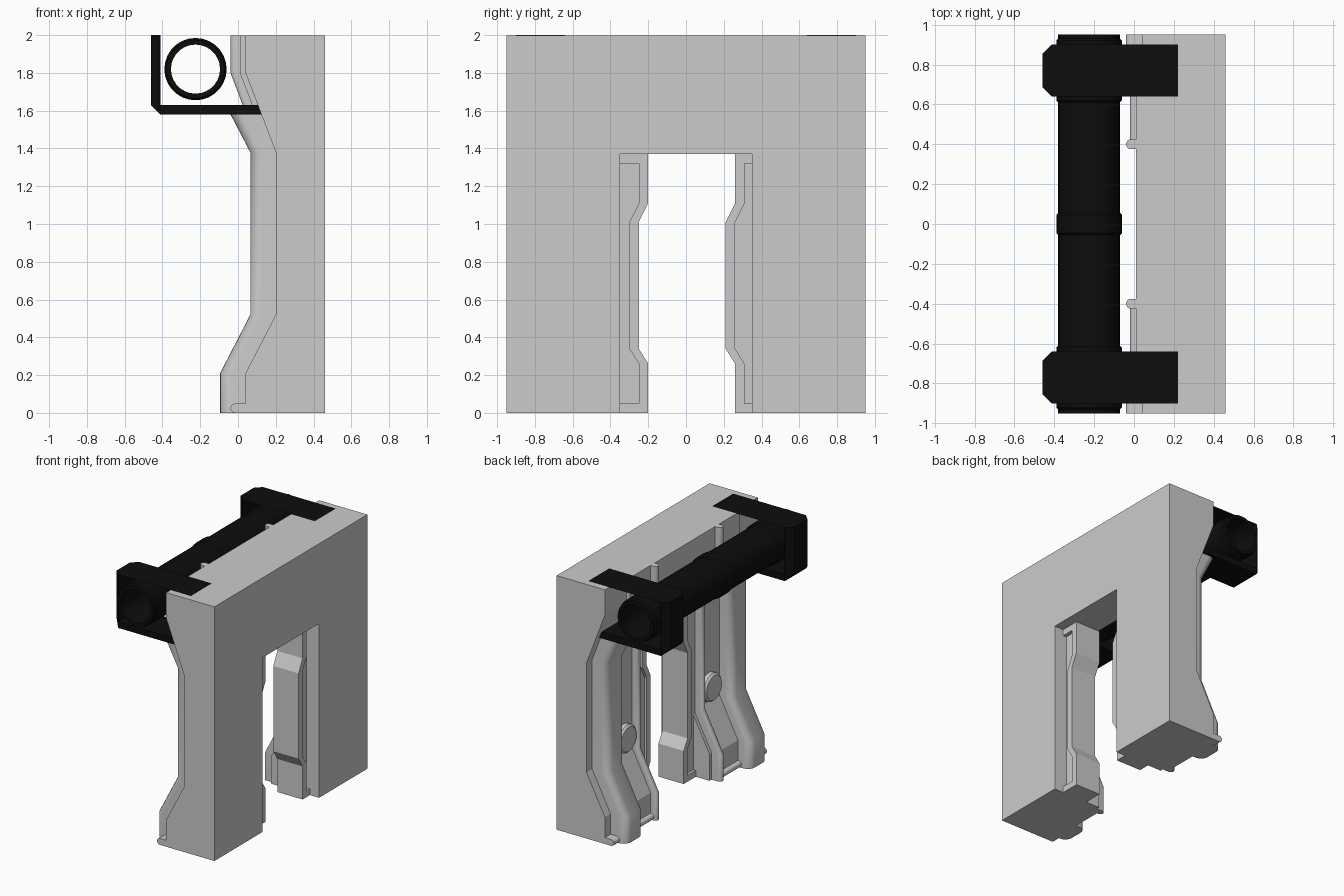
import bpy, bmesh, math

if "Cube" in bpy.data.objects:
    bpy.data.objects.remove(bpy.data.objects["Cube"])

black = bpy.data.materials.new("black_metal")
black.diffuse_color = (0.004, 0.004, 0.004, 1)
black.use_nodes = True
black.node_tree.nodes["Principled BSDF"].inputs["Base Color"].default_value = black.diffuse_color


def finish(name, bm, mat=None, smooth=False):
    bmesh.ops.recalc_face_normals(bm, faces=bm.faces[:])
    me = bpy.data.meshes.new(name)
    bm.to_mesh(me)
    bm.free()
    ob = bpy.data.objects.new(name, me)
    bpy.context.collection.objects.link(ob)
    if mat:
        me.materials.append(mat)
    if smooth:
        bpy.ops.object.select_all(action='DESELECT')
        ob.select_set(True)
        bpy.context.view_layer.objects.active = ob
        bpy.ops.object.shade_smooth_by_angle(angle=math.radians(28))
    return ob


def loops_mesh(loops, closed=False):
    """Skin a row of equal point loops, capped unless closed."""
    bm = bmesh.new()
    rows = [[bm.verts.new(p) for p in lp] for lp in loops]
    n = len(rows[0])
    for i in range(len(rows) if closed else len(rows) - 1):
        a, b = rows[i], rows[(i + 1) % len(rows)]
        for j in range(n):
            k = (j + 1) % n
            bm.faces.new((a[j], a[k], b[k], b[j]))
    if not closed:
        bm.faces.new(rows[0])
        bm.faces.new(rows[-1])
    return bm


def prism_y(pts, y0, y1):
    return loops_mesh([[(x, y, z) for x, z in pts] for y in (y0, y1)])


def prism_x(pts, x0, x1):
    return loops_mesh([[(x, y, z) for y, z in pts] for x in (x0, x1)])


def sweep(stations, section):
    """Follow (x, z) stations with a (y, outward offset) section."""
    return loops_mesh([[(x - o, y, z) for y, o in section] for x, z in stations])


def round_section(cy, half, off, r, back):
    """Section with two rounded outer corners."""
    pts = [(cy - half, back)]
    for sx, a0 in ((-1, 180), (1, 90)):
        for i in range(6):
            a = math.radians(a0 - 18 * i)
            pts.append((cy + sx * (half - r) + r * math.cos(a), off - r + r * math.sin(a)))
    return pts + [(cy + half, back)]


TOP = 1.998
FACE = [(0.04, TOP), (0.04, 1.8), (0.2, 1.38), (0.2, 0.52), (0.04, 0.21), (0.04, 0)]

# Wall with a doorway cut through it
wall = finish("wall", prism_y(FACE + [(0.46, 0), (0.46, TOP)], -0.95, 0.95))
cut = finish("door_cutter", prism_x([(-0.35, -0.5), (0.35, -0.5), (0.35, 1.37), (-0.35, 1.37)], -1, 1))
cut.hide_render = True
mod = wall.modifiers.new("doorway", 'BOOLEAN')
mod.operation, mod.solver, mod.object = 'DIFFERENCE', 'EXACT', cut
bpy.context.view_layer.objects.active = wall
bpy.ops.object.modifier_apply(modifier=mod.name)
bpy.data.objects.remove(cut)

# Raised facing over the doorway
finish("header_panel", sweep([(0.04, TOP), (0.04, 1.8), (0.2, 1.38), (0.2, 1.37)],
                             [(-0.39, 0.03), (0.39, 0.03), (0.39, -0.1), (-0.39, -0.1)]))

RIB = [(-0.045, 1.59), (0.065, 1.38), (0.065, 0.52), (-0.095, 0.21), (-0.095, 0)]

for s, side in ((-1, "front"), (1, "back")):
    # Thin round post beside the doorway
    finish(side + "_post", sweep(FACE, round_section(0.4 * s, 0.025, 0.08, 0.025, -0.1)), smooth=True)
    # Heavy rounded rib below the bracket
    finish(side + "_rib", sweep(RIB, round_section(0.77 * s, 0.11, 0, 0.06, -0.2)), smooth=True)
    # Facing between post and rib
    finish(side + "_panel", sweep(FACE, [(0.4 * s, 0.03), (0.68 * s, 0.03),
                                         (0.68 * s, -0.1), (0.4 * s, -0.1)]))
    # Rounded foot lips
    for name, ya, yb, xo in (("outer", 0.85, 0.95, -0.04), ("inner", 0.41, 0.68, -0.02)):
        arc = [(xo + 0.025 - 0.025 * math.sin(math.radians(t)),
                0.025 + 0.025 * math.cos(math.radians(t))) for t in range(0, 181, 30)]
        finish(side + "_" + name + "_lip", prism_y([(0.1, 0.05)] + arc + [(0.1, 0)], s * ya, s * yb),
               smooth=True)
    # Bolt disc in the recess
    loops = [[(x, 0.53 * s + r * math.cos(t * math.pi / 12), 0.64 + r * math.sin(t * math.pi / 12))
              for t in range(24)] for x, r in ((0.22, 0.11), (0.14, 0.11), (0.125, 0.095))]
    finish(side + "_bolt", loops_mesh(loops), smooth=True)

    # Cranked door jamb: inset panel and raised frame
    y0, w = (-0.2, -0.37) if s < 0 else (0.26, 0.37)
    edge = [(y0, 1.37), (y0, 1.11), (y0 - 0.05, 1.01), (y0 - 0.05, 0.34), (y0, 0.26), (y0, 0)]
    inner = [(y + 0.05 * s, min(max(z, 0.05), 1.32)) for y, z in edge][::-1]
    finish(side + "_jamb_panel", prism_x(edge + [(w, 0), (w, 1.37)], 0.18, 0.35))
    finish(side + "_jamb_frame",
           prism_x(edge + [(w, 0), (w, 0.05)] + inner + [(w, 1.32), (w, 1.37)], 0.16, 0.38))

    # Pipe bracket: chamfered angle and a thin top plate
    ya, yb = 0.77 * s - 0.13, 0.77 * s + 0.13
    bm = prism_y([(-0.46, 2), (-0.46, 1.58), (0.22, 1.58), (0.22, 1.63), (-0.41, 1.63), (-0.41, 2)], ya, yb)
    outer = [e for e in bm.edges if all(v.co.x < -0.45 for v in e.verts)
             and (abs(e.verts[0].co.z - e.verts[1].co.z) > 0.1 or e.verts[0].co.z < 1.6)]
    bmesh.ops.bevel(bm, geom=outer, offset=0.048, segments=1, affect='EDGES')
    finish(side + "_bracket", bm, black)
    bm = bmesh.new()
    bm.faces.new([bm.verts.new((x, y, 2)) for x, y in (
        (-0.46, ya + 0.05), (-0.41, ya), (0.22, ya), (0.22, yb), (-0.41, yb), (-0.46, yb - 0.05))])
    finish(side + "_bracket_top", bm, black)

# Hollow pipe with collars at the middle and the brackets
half = [(0, 0.165), (0.045, 0.165), (0.055, 0.155), (0.61, 0.155), (0.62, 0.165),
        (0.92, 0.165), (0.93, 0.155), (0.95, 0.155), (0.95, 0.13)]
prof = [(-y, r) for y, r in half[::-1]] + half[1:]
rings = [[(-0.225 + r * math.cos(t * math.pi / 14), y, 1.82 + r * math.sin(t * math.pi / 14))
          for t in range(28)] for y, r in prof]
finish("pipe", loops_mesh(rings, closed=True), black, smooth=True)
